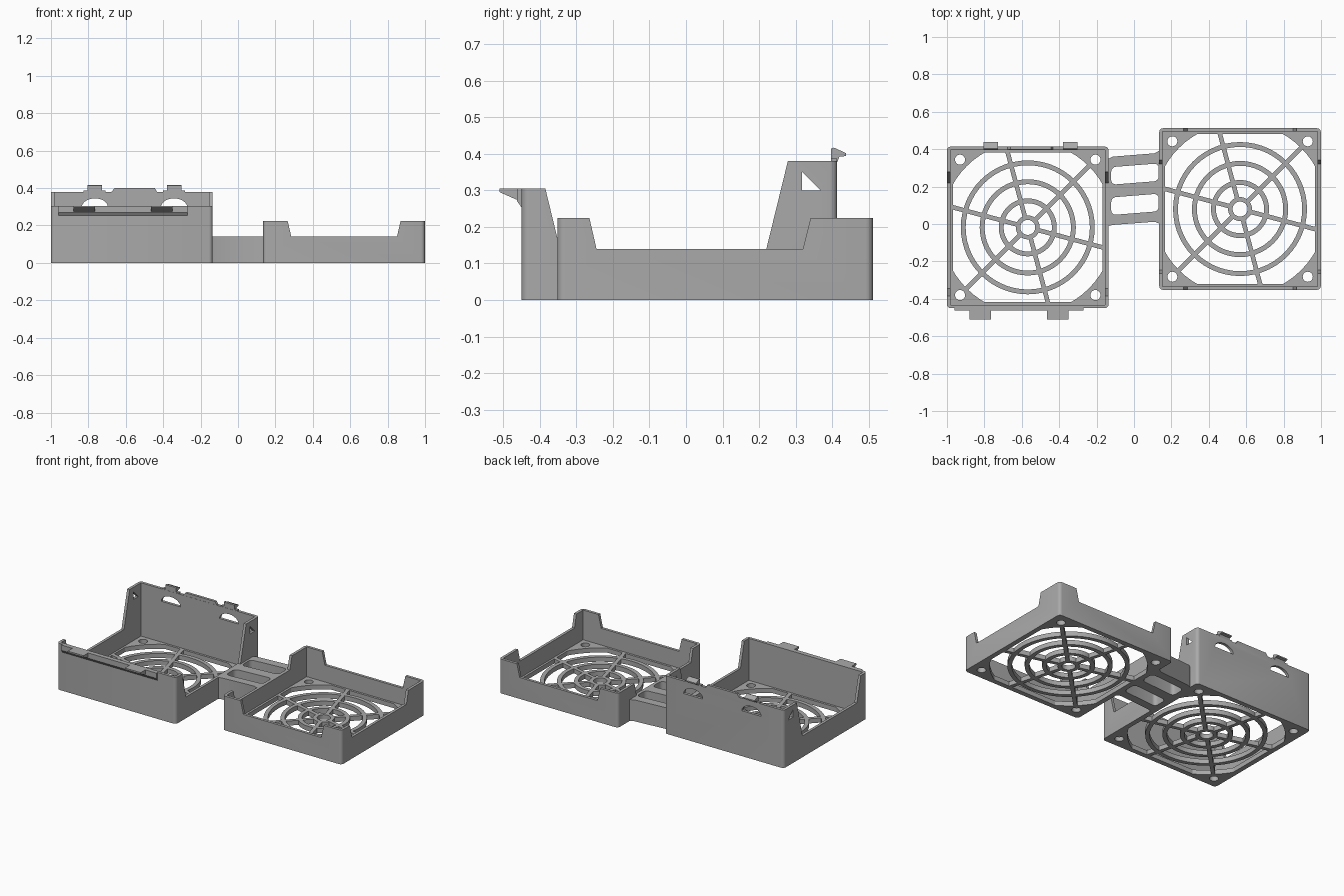
import bpy, bmesh, math
from mathutils import Matrix

if "Cube" in bpy.data.objects:
    bpy.data.objects.remove(bpy.data.objects["Cube"])

grey = bpy.data.materials.new("plastic grey")
grey.use_nodes = True
grey.diffuse_color = (0.4, 0.4, 0.4, 1)
grey.node_tree.nodes["Principled BSDF"].inputs["Base Color"].default_value = (0.4, 0.4, 0.4, 1)


def finish(name, bm):
    bmesh.ops.recalc_face_normals(bm, faces=bm.faces)
    me = bpy.data.meshes.new(name)
    bm.to_mesh(me)
    bm.free()
    me.materials.append(grey)
    ob = bpy.data.objects.new(name, me)
    bpy.context.collection.objects.link(ob)
    return ob


def prism(name, pts, axis, lo, hi, bevel=0):
    """Extrude a 2D outline along x, y or z, optionally rounding the z edges."""
    bm = bmesh.new()
    def place(p, d):
        co = list(p)
        co.insert(axis, d)
        return co
    face = bm.faces.new([bm.verts.new(place(p, lo)) for p in pts])
    ext = bmesh.ops.extrude_face_region(bm, geom=[face])
    shift = [0, 0, 0]
    shift[axis] = hi - lo
    bmesh.ops.translate(bm, vec=shift, verts=[v for v in ext["geom"] if isinstance(v, bmesh.types.BMVert)])
    if bevel:
        edges = [e for e in bm.edges if abs(e.verts[0].co.z - e.verts[1].co.z) > 0.01]
        bmesh.ops.bevel(bm, geom=edges, offset=bevel, segments=4, profile=0.5, affect="EDGES")
    return finish(name, bm)


def rect(x0, y0, x1, y1):
    return [(x0, y0), (x1, y0), (x1, y1), (x0, y1)]


def square(cx, cy, half):
    return rect(cx - half, cy - half, cx + half, cy + half)


def circle(cx, cy, r, n):
    return [(cx + r * math.cos(2 * math.pi * i / n), cy + r * math.sin(2 * math.pi * i / n)) for i in range(n)]


def boolean(ob, cutter, op="DIFFERENCE"):
    mod = ob.modifiers.new("cut", "BOOLEAN")
    mod.operation, mod.object, mod.solver = op, cutter, "EXACT"
    bpy.context.view_layer.objects.active = ob
    bpy.ops.object.modifier_apply(modifier="cut")
    bpy.data.objects.remove(cutter)


FLOOR = 0.03
HALF = 0.432


def tray(name, cx, cy, height):
    # Rounded open box with a clipped round opening and four screw holes
    body = prism(name, square(cx, cy, HALF), 2, 0, height, 0.02)
    boolean(body, prism("cut", square(cx, cy, HALF - 0.018), 2, FLOOR, 1))
    opening = prism("cut", circle(cx, cy, 0.462, 64), 2, -0.1, 0.1)
    boolean(opening, prism("cut", square(cx, cy, 0.4), 2, -0.2, 0.2), "INTERSECT")
    boolean(body, opening)
    for sx in (-1, 1):
        for sy in (-1, 1):
            boolean(body, prism("cut", circle(cx + sx * 0.362, cy + sy * 0.362, 0.027, 20), 2, -0.1, 0.1))
    return body


def grille(name, cx, cy):
    # Concentric rings
    for i, (inner, outer) in enumerate([(0.04, 0.064), (0.129, 0.155), (0.231, 0.257), (0.332, 0.358)]):
        bm = bmesh.new()
        vs = [bm.verts.new(c) for c in ((inner, 0, 0), (outer, 0, 0), (outer, 0, FLOOR), (inner, 0, FLOOR))]
        edges = [bm.edges.new((vs[k], vs[k - 1])) for k in range(4)]
        bmesh.ops.spin(bm, geom=vs + edges, cent=(0, 0, 0), axis=(0, 0, 1), angle=2 * math.pi, steps=56)
        bmesh.ops.remove_doubles(bm, verts=bm.verts, dist=1e-4)
        bmesh.ops.translate(bm, verts=bm.verts, vec=(cx, cy, 0))
        finish(f"{name}_ring_{i + 1}", bm)
    # Six spokes from the hub to the frame
    for i in range(6):
        angle = 45 + 60 * i
        reach = 0.47 if angle % 180 == 45 else 0.42
        spoke = prism(f"{name}_spoke_{i + 1}", rect(0.05, -0.012, reach, 0.012), 2, 0, FLOOR)
        spoke.data.transform(Matrix.Translation((cx, cy, 0)) @ Matrix.Rotation(math.radians(angle), 4, "Z"))


LX, LY, RX, RY = -0.568, -0.018, 0.567, 0.08

# Tall tray: high front and back walls, low sloped sides
tall = tray("tall_tray", LX, LY, 0.38)
boolean(tall, prism("cut", [(-0.6, 0.305), (-0.385, 0.305), (-0.345, 0.14), (0.22, 0.14),
                            (0.28, 0.385), (0.28, 0.6), (-0.6, 0.6)], 0, -1.1, 0))
# Triangular holes through the side walls
boolean(tall, prism("cut", [(0.318, 0.3), (0.368, 0.3), (0.318, 0.35)], 0, -1.1, 0))
# Domed slots in the back wall
for x in (-0.765, -0.342):
    dome = [(x + 0.07 * math.cos(math.pi * i / 12), 0.298 + 0.047 * math.sin(math.pi * i / 12)) for i in range(13)]
    boolean(tall, prism("cut", dome, 1, 0.3, 0.5))
grille("tall_grille", LX, LY)

# Low tray: four raised corners
low = tray("low_tray", RX, RY, 0.225)
boolean(low, prism("cut", [(-0.245, 0.14), (0.32, 0.14), (0.345, 0.24), (-0.268, 0.24)], 0, 0, 1.1))
boolean(low, prism("cut", [(0.285, 0.14), (0.85, 0.14), (0.873, 0.24), (0.262, 0.24)], 1, -0.5, 0.6))
grille("low_grille", RX, RY)

# Bridge of three bars between the trays
bridge = prism("bridge", [(-0.142, -0.012), (-0.115, -0.005), (0.11, 0.012), (0.14, 0.0),
                          (0.14, 0.395), (0.11, 0.378), (-0.115, 0.36), (-0.142, 0.345)], 2, 0, 0.14)
for y in (0.1, 0.262):
    boolean(bridge, prism("cut", [(-0.122, y - 0.052), (0.132, y - 0.032), (0.132, y + 0.062),
                                  (-0.122, y + 0.042)], 2, -0.1, 0.3, 0.025))

# Front ledge and catch tabs
prism("front_ledge", [(-0.445, 0.305), (-0.462, 0.305), (-0.462, 0.27), (-0.45, 0.253), (-0.445, 0.253)], 0, -0.96, -0.27)
for i, x in enumerate((-0.88, -0.465)):
    prism(f"front_tab_{i + 1}", [(-0.445, 0.305), (-0.51, 0.305), (-0.51, 0.295), (-0.465, 0.275), (-0.445, 0.275)],
          0, x, x + 0.115)

# Back wall crest and hooks
prism("back_crest", [(-0.68, 0.375), (-0.43, 0.375), (-0.445, 0.4), (-0.66, 0.4)], 1, 0.397, 0.414)
for i, x in enumerate((-0.805, -0.38)):
    prism(f"back_hook_{i + 1}", [(0.397, 0.375), (0.413, 0.375), (0.42, 0.392), (0.438, 0.394),
                                 (0.438, 0.402), (0.405, 0.417), (0.397, 0.414)], 0, x, x + 0.077)
    prism(f"hook_base_{i + 1}", rect(x - 0.02, 0.37, x + 0.097, 0.387), 1, 0.397, 0.414)

# Smooth the curved walls only
bpy.ops.object.select_all(action="DESELECT")
for ob in bpy.context.collection.objects:
    if ob.type == "MESH":
        ob.select_set(True)
        bpy.context.view_layer.objects.active = ob
bpy.ops.object.shade_smooth_by_angle(angle=math.radians(30))
